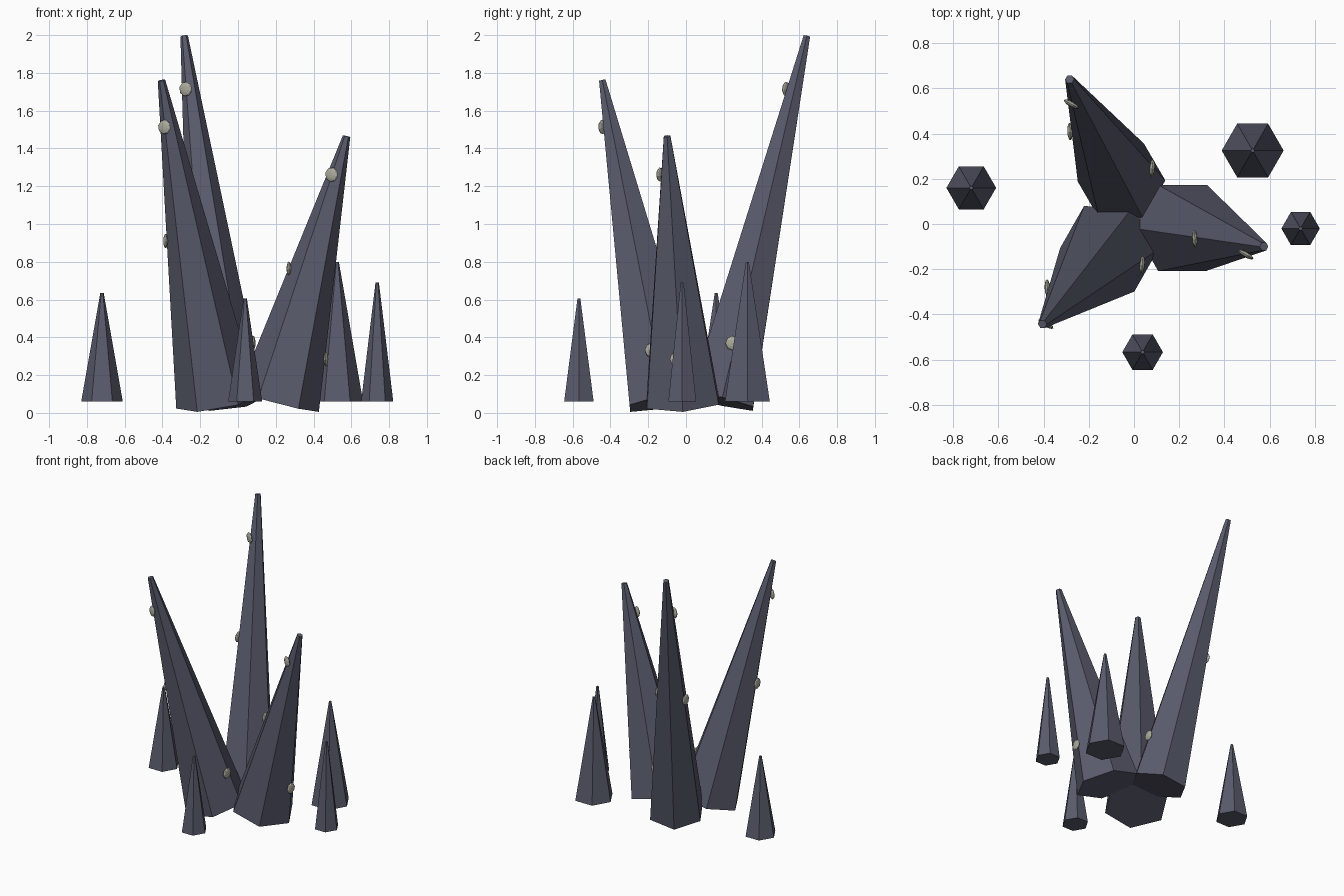
import bpy, bmesh, math
from mathutils import Vector, Matrix

if "Cube" in bpy.data.objects:
    bpy.data.objects.remove(bpy.data.objects["Cube"])


def material(name, color):
    m = bpy.data.materials.new(name)
    m.diffuse_color = color
    m.use_nodes = True
    m.node_tree.nodes["Principled BSDF"].inputs["Base Color"].default_value = m.diffuse_color
    return m


ROCK = material("dark_rock", (0.10, 0.105, 0.15, 1))
SHELL = material("pale_shell", (0.42, 0.41, 0.34, 1))


def finish(bm, name, mat):
    me = bpy.data.meshes.new(name)
    bm.to_mesh(me)
    bm.free()
    me.materials.append(mat)
    ob = bpy.data.objects.new(name, me)
    bpy.context.collection.objects.link(ob)
    return ob


def spike(name, base, tip, r_base, r_tip):
    """Six-sided tapered spike from base centre to tip centre."""
    base, tip = Vector(base), Vector(tip)
    axis = tip - base
    rot = Vector((0, 0, 1)).rotation_difference(axis).to_matrix().to_4x4()
    bm = bmesh.new()
    bmesh.ops.create_cone(bm, cap_ends=True, segments=6, radius1=r_base,
                          radius2=r_tip, depth=axis.length)
    # put a hexagon corner on the x axis
    c = max(bm.verts, key=lambda v: v.co.xy.length).co
    turn = Matrix.Rotation(-math.atan2(c.y, c.x), 4, 'Z')
    bm.transform(Matrix.Translation((base + tip) / 2) @ rot @ turn)
    return finish(bm, name, ROCK)


def barnacle(name, pos, normal):
    """Flattened disc lying on a spike face."""
    rot = Vector((0, 0, 1)).rotation_difference(Vector(normal)).to_matrix().to_4x4()
    bm = bmesh.new()
    bmesh.ops.create_uvsphere(bm, u_segments=8, v_segments=6, radius=1)
    bm.transform(Matrix.Translation(pos) @ rot @ Matrix.Diagonal((0.039, 0.039, 0.012, 1)))
    return finish(bm, name, SHELL)


# Large leaning spikes: base, tip, base radius
large = {
    "back": ((-0.055, 0.19, 0.06), (-0.285, 0.64, 1.995), 0.195),
    "right": ((0.215, -0.018, 0.06), (0.575, -0.10, 1.465), 0.22),
    "front_left": ((-0.11, -0.11, 0.06), (-0.405, -0.443, 1.76), 0.22),
}
# Barnacles up each spike: fraction of height, facing angle
spots = [(0.16, -5), (0.5, 183), (0.855, 240)]
for key, (base, tip, r) in large.items():
    spike(f"large_spike_{key}", base, tip, r, 0.02)
    for i, (t, ang) in enumerate(spots):
        a = math.radians(ang)
        out = Vector((math.cos(a), math.sin(a), 0))
        reach = r + (0.02 - r) * t + 0.006
        pos = Vector(base).lerp(Vector(tip), t) + out * reach
        barnacle(f"barnacle_{key}_{i + 1}", pos, out)

# Small upright spikes: x, y, radius, top height
for i, (x, y, r, top) in enumerate([(-0.72, 0.16, 0.11, 0.635),
                                    (0.525, 0.325, 0.137, 0.80),
                                    (0.737, -0.02, 0.085, 0.69),
                                    (0.038, -0.567, 0.09, 0.605)]):
    spike(f"small_spike_{i + 1}", (x, y, 0.06), (x, y, top), r, 0.009)
